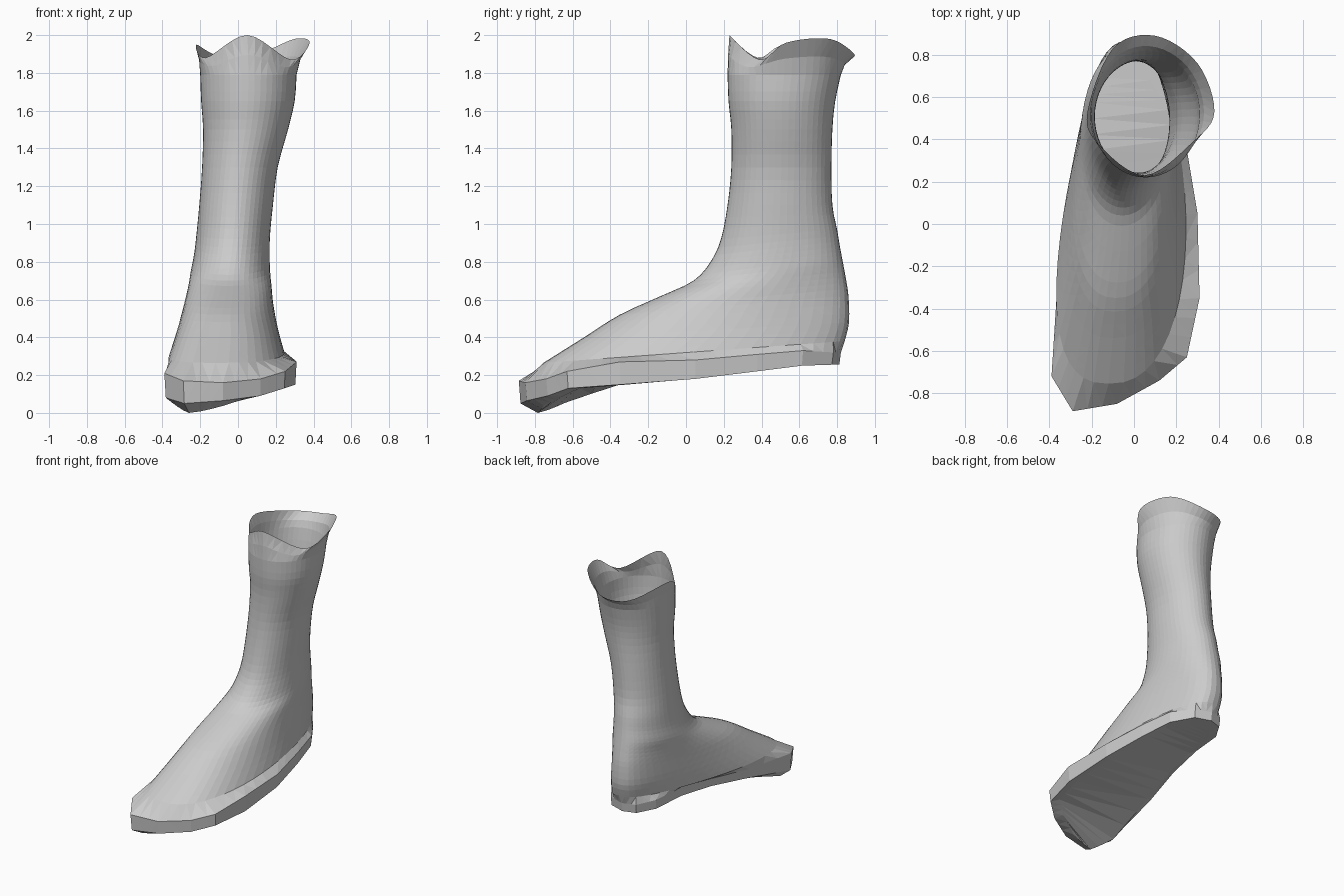
import bpy, bmesh, math

if "Cube" in bpy.data.objects:
    bpy.data.objects.remove(bpy.data.objects["Cube"])

N = 48      # points around every ring
SUB = 3     # extra rings between slices


def catmull(a, b, c, d, t):
    return tuple(0.5 * (2 * q + (r - p) * t + (2 * p - 5 * q + 4 * r - s) * t * t
                        + (3 * q - p - 3 * r + s) * t ** 3)
                 for p, q, r, s in zip(a, b, c, d))


def closed(anchors, smooth):
    """Resample a closed list of anchors to N points."""
    n, step, out = len(anchors), N // len(anchors), []
    for i in range(n):
        a, b, c, d = (anchors[(i + k) % n] for k in (-1, 0, 1, 2))
        for k in range(step):
            t = k / step
            out.append(catmull(a, b, c, d, t) if smooth else
                       tuple(p + (q - p) * t for p, q in zip(b, c)))
    return out


def slice_ring(zf, yf, zb, yb, xl, xr, skew, taper):
    """Tilted egg-shaped slice, starting at the front and turning to +x."""
    pts = []
    power = min(1, max(.8, .8 + .5 * (zb - .5)))    # boxier near the sole
    for i in range(N):
        t = 2 * math.pi * i / N
        c, s = math.cos(t), math.sin(t)
        w = math.copysign(abs(s) ** power, s)
        pts.append(((xl + xr) / 2 + (xr - xl) / 2 * w * (1 + taper * c)
                    + skew * ((1 + c) / 2) ** 2,
                    (yf + yb) / 2 - (yb - yf) / 2 * c,
                    (zf + zb) / 2 + (zf - zb) / 2 * c))
    return pts


# sole outline: x, y, lower edge z, upper edge z
sole = closed([
    (-.08, -.85, .065, .16), (.12, -.74, .09, .18), (.25, -.63, .13, .22), (.31, -.35, .15, .27),
    (.30, .05, .18, .28), (.245, .38, .22, .31), (.19, .62, .25, .33), (.09, .78, .255, .32),
    (-.03, .82, .255, .32), (-.13, .79, .255, .32), (-.21, .66, .26, .33), (-.245, .40, .27, .34),
    (-.285, .10, .24, .30), (-.36, -.25, .19, .26), (-.39, -.72, .08, .21), (-.29, -.885, .05, .17),
], False)

# foot and leg slices: front z, front y, back z, back y, left x, right x, skew, taper
slices = [
    (.265, -.755, .38, .84, -.31, .27, -.10, .25),
    (.40, -.54, .48, .863, -.29, .23, -.07, .20),
    (.52, -.35, .62, .86, -.27, .20, -.05, .12),
    (.62, -.13, .72, .845, -.255, .185, -.03, .06),
    (.70, .04, .80, .83, -.245, .175, -.02, 0),
    (.80, .13, .88, .815, -.23, .17, -.01, 0),
    (.92, .185, .97, .80, -.22, .17, 0, 0),
    (1.1, .22, 1.1, .775, -.205, .185, 0, 0),
    (1.3, .24, 1.3, .77, -.19, .21, 0, 0),
    (1.5, .24, 1.5, .775, -.185, .265, 0, 0),
    (1.65, .225, 1.65, .79, -.195, .30, 0, 0),
    (1.79, .22, 1.79, .82, -.20, .31, 0, 0),
]

# wavy flared opening
cuff = closed([(.05, .23, 2.0), (.28, .39, 1.87), (.38, .53, 1.96), (.30, .76, 1.98),
               (.10, .89, 1.90), (-.10, .83, 1.89), (-.22, .53, 1.95), (-.17, .38, 1.88)], True)

# stack rings from the sole upwards
rings = []
under = []
for i, (x, y, lo, hi) in enumerate(sole):
    c = max(0, math.cos(2 * math.pi * i / N + math.pi / 8))
    under.append((-.04 + (x + .04) * .88, -.05 + (y + .05) * .88, lo - .05 * c ** 8))
rings.append(under)
rings.append([(x * .98, y * .99, lo) for x, y, lo, hi in sole])
rings.append([(x, y, hi) for x, y, lo, hi in sole])
last = len(slices) - 1
for i in range(last):
    a, b, c, d = (slices[min(max(i + k, 0), last)] for k in (-1, 0, 1, 2))
    for k in range(SUB):
        rings.append(slice_ring(*catmull(a, b, c, d, k / SUB)))
top = slice_ring(*slices[last])
rings.append(top)
rings.append([tuple(p + (q - p) * f for p, q, f in zip(u, v, (.3, .3, .5)))
              for u, v in zip(top, cuff)])
rings.append(cuff)

# skin the rings, close the sole, leave the cuff open
bm = bmesh.new()
loops = [[bm.verts.new(p) for p in ring] for ring in rings]
for lo, hi in zip(loops, loops[1:]):
    for i in range(N):
        j = (i + 1) % N
        bm.faces.new((lo[i], lo[j], hi[j], hi[i]))
b = loops[0]
bm.faces.new((b[0], b[N - 1], b[1]))
for k in range(1, N // 2 - 1):
    bm.faces.new((b[k], b[N - k], b[N - k - 1], b[k + 1]))
bm.faces.new((b[N // 2 - 1], b[N // 2 + 1], b[N // 2]))
bmesh.ops.triangulate(bm, faces=bm.faces[:])
mesh = bpy.data.meshes.new("boot")
bm.to_mesh(mesh)
bm.free()
boot = bpy.data.objects.new("boot", mesh)
bpy.context.collection.objects.link(boot)
